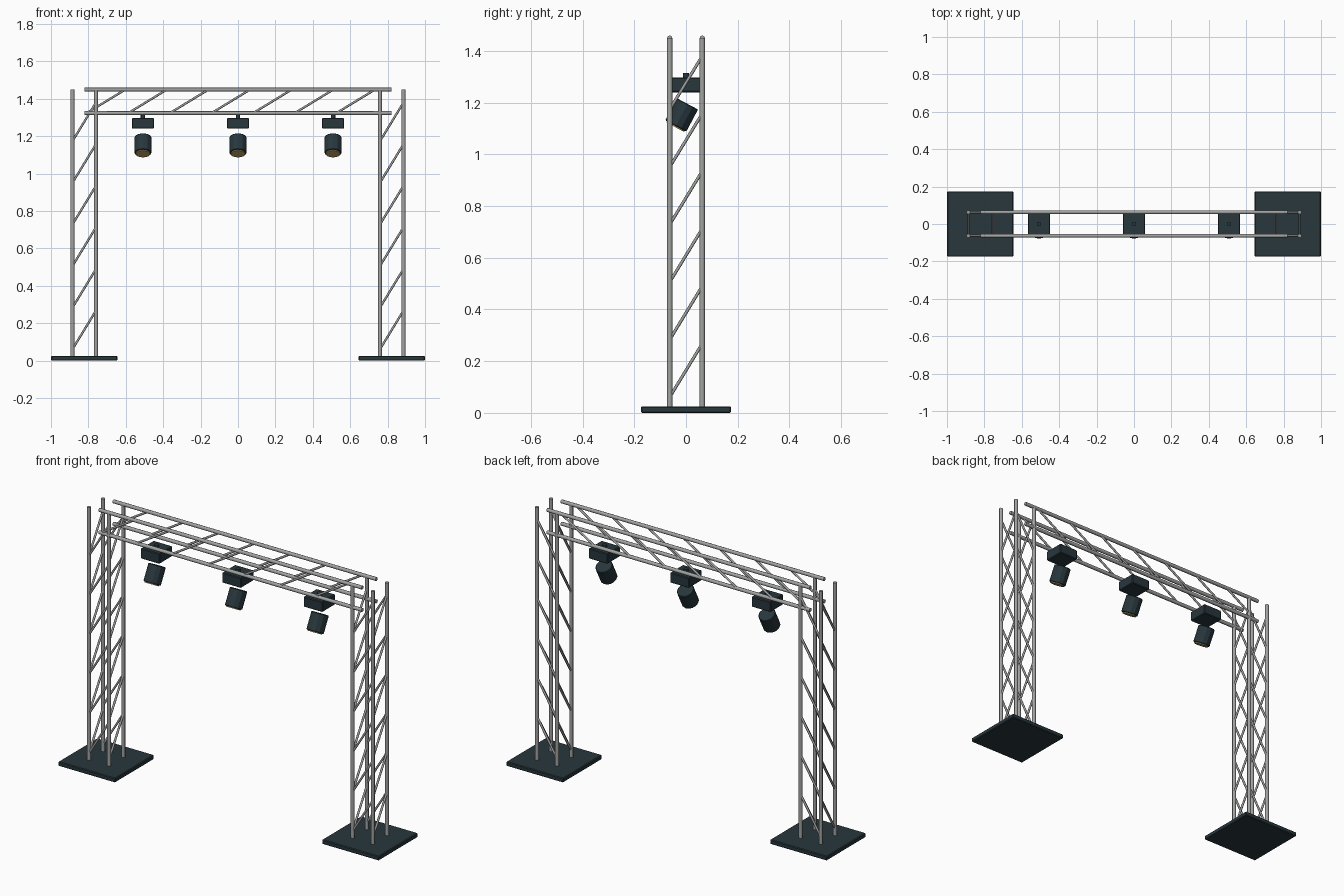
import bpy
import math
from mathutils import Vector, Matrix

cube = bpy.data.objects.get("Cube")
if cube:
    bpy.data.objects.remove(cube, do_unlink=True)


def material(name, color):
    m = bpy.data.materials.new(name)
    m.use_nodes = True
    m.diffuse_color = (*color, 1)
    m.node_tree.nodes["Principled BSDF"].inputs["Base Color"].default_value = (*color, 1)
    return m


STEEL = material("steel grey", (0.36, 0.37, 0.36))
DARK = material("dark slate", (0.021, 0.038, 0.046))
LENS = material("amber lens", (0.55, 0.39, 0.15))


def finish(name, mat, smooth=False):
    ob = bpy.context.object
    ob.name = name
    ob.data.materials.append(mat)
    if smooth:
        bpy.ops.object.shade_smooth_by_angle(angle=math.radians(50))
    return ob


def rod(name, a, b, radius, mat, sides=8, smooth=True):
    a, b = Vector(a), Vector(b)
    bpy.ops.mesh.primitive_cylinder_add(vertices=sides, radius=radius, depth=(b - a).length)
    ob = finish(name, mat, smooth)
    ob.matrix_world = Matrix.Translation((a + b) / 2) @ (b - a).to_track_quat("Z", "Y").to_matrix().to_4x4()
    return ob


def bevel(ob, width):
    mod = ob.modifiers.new("edge_bevel", "BEVEL")
    mod.width = width
    mod.segments = 1


def box(name, center, size, mat):
    bpy.ops.mesh.primitive_cube_add(size=1, location=center)
    ob = finish(name, mat)
    ob.data.transform(Matrix.Diagonal((*size, 1)))
    bevel(ob, 0.004)
    return ob


HALF = 0.063      # half spacing of the truss tubes
TUBE, BRACE = 0.0105, 0.006
PITCH, RISE = 0.2225, 0.207
TOP = 1.449
SIGNS = (-1, 1)

# Towers: base plate, four uprights, diagonals on all four faces
for side, label in zip(SIGNS, ("right", "left")):
    cx = side * 0.822
    box(f"{label}_base_plate", (cx, 0, 0.0125), (0.355, 0.348, 0.025), DARK)
    for sx in SIGNS:
        for sy in SIGNS:
            x, y = cx + sx * HALF, sy * HALF
            rod(f"{label}_upright", (x, y, 0.02), (x, y, TOP), TUBE, STEEL)
    for i in range(6):
        z = 0.061 + i * PITCH
        for s in SIGNS:
            rod(f"{label}_tower_brace", (cx - HALF, s * HALF, z), (cx + HALF, s * HALF, z + RISE), BRACE, STEEL)
            rod(f"{label}_tower_side_brace", (cx + s * HALF, -HALF, z), (cx + s * HALF, HALF, z + RISE), BRACE, STEEL)

# Cross beam: four chords, diagonals on front and back
for sy in SIGNS:
    for z in (TOP - 2 * HALF, TOP):
        rod("beam_chord", (-0.82, sy * HALF, z), (0.82, sy * HALF, z), TUBE, STEEL)
    for i in range(7):
        x = -0.81 + i * PITCH
        rod("beam_brace", (x, sy * HALF, TOP - 2 * HALF), (x + RISE, sy * HALF, TOP), BRACE, STEEL)

# Spotlights: clamp, driver box, tilted head with a lens set in its end
TILT = math.radians(28)
aim = Vector((0, -math.sin(TILT), -math.cos(TILT)))
for x in (-0.508, 0, 0.508):
    rod("lamp_clamp", (x, 0, 1.295), (x, 0, 1.314), 0.012, DARK, 12)
    box("lamp_box", (x, 0, 1.269), (0.118, 0.116, 0.058), DARK)
    back = Vector((x, 0.006, 1.195))
    head = rod("lamp_head", back, back + aim * 0.097, 0.046, DARK, 12, smooth=False)
    bevel(head, 0.003)
    rod("lamp_lens", back + aim * 0.09, back + aim * 0.102, 0.039, LENS, 16)
